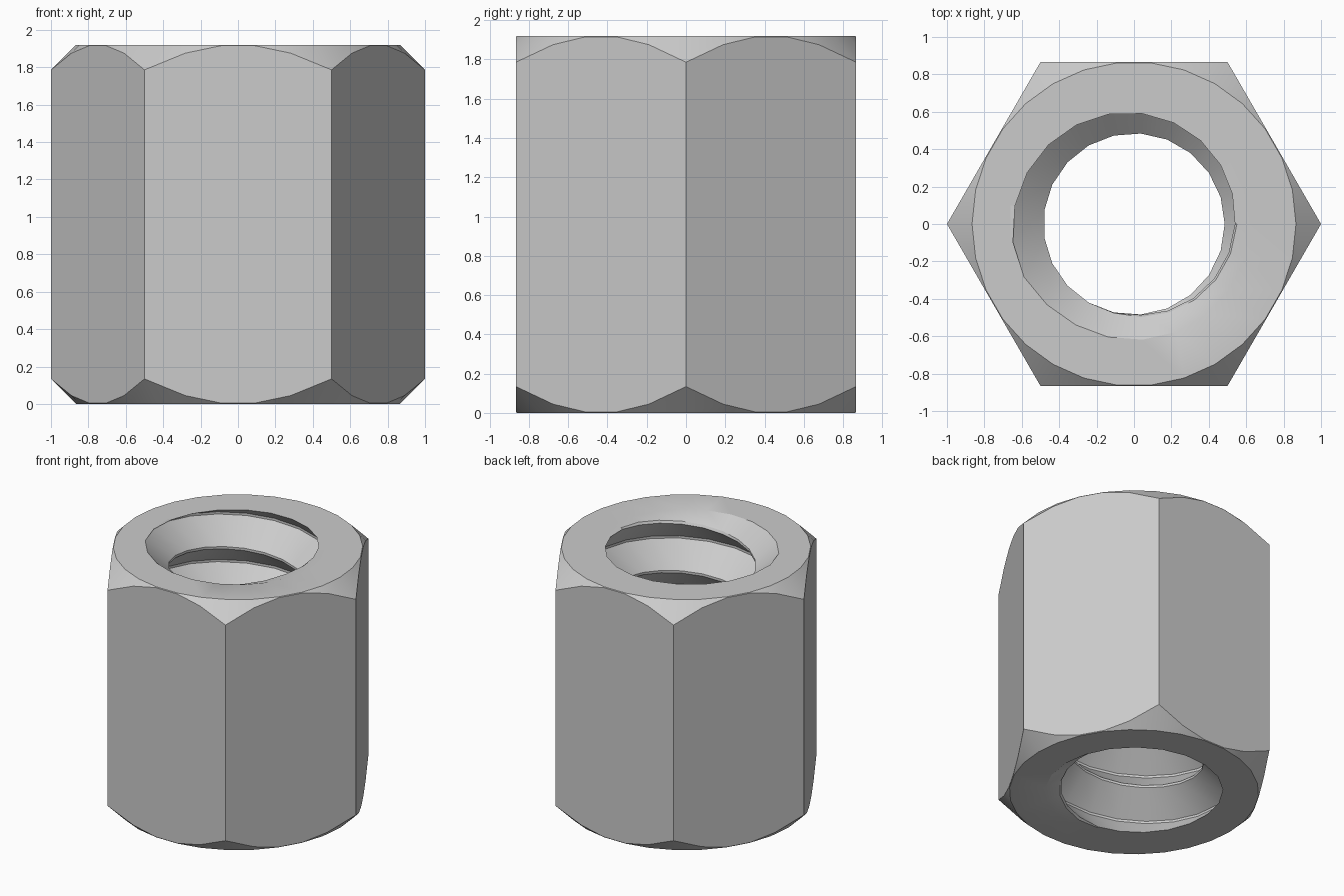
import bpy, bmesh, math

cube = bpy.data.objects.get("Cube")
if cube:
    bpy.data.objects.remove(cube, do_unlink=True)

HEIGHT = 1.92
FLAT = math.sqrt(3) / 2          # centre to flat of the hexagon
CREST, ROOT, RIM = 0.485, 0.67, 0.62
PITCH, LAND = 0.365, 0.018       # thread pitch, width of crest and root lands
FLANK = PITCH / 2 - LAND
COLS, SIDES, TURNS = 21, 30, 9
START = 1.546 - 6 * PITCH        # first crest, below the base
FADE = 0.1                       # distance from each end where the crest fades

steel = bpy.data.materials.new("grey_steel")
steel.use_nodes = True
colour = (0.6, 0.6, 0.6, 1)
steel.diffuse_color = colour
steel.node_tree.nodes["Principled BSDF"].inputs["Base Color"].default_value = colour

bm = bmesh.new()


def polar(radius, angle, z):
    return bm.verts.new((radius * math.cos(angle), radius * math.sin(angle), z))


# Outer hexagon with conical chamfers at both ends
rings = [[], [], [], []]
for i in range(SIDES):
    a = math.tau * i / SIDES
    hex_r = FLAT / math.cos(a % (math.pi / 3) - math.pi / 6)
    drop = hex_r - FLAT
    for ring, (r, z) in zip(rings, ((FLAT, 0), (hex_r, drop),
                                    (hex_r, HEIGHT - drop), (FLAT, HEIGHT))):
        ring.append(polar(r, a, z))
for low, high in zip(rings, rings[1:]):
    for i in range(SIDES):
        j = (i + 1) % SIDES
        bm.faces.new((low[i], low[j], high[j], high[i]))


# Internal thread: a helical grid whose crests fade out at both ends
def thread_point(a, z, is_crest):
    rim = RIM
    if z > HEIGHT / 2:
        rim += 0.05 * max(0, -math.cos(a)) ** 4
    beyond = max(-z, z - HEIGHT)
    if is_crest:
        r = min(CREST + 0.6 * max(0, beyond + FADE), rim)
    else:
        r = rim if beyond >= 0 else ROOT
    return polar(r, a, min(max(z, 0), HEIGHT))


offsets = (0, LAND, LAND + FLANK, 2 * LAND + FLANK)
columns = []
for i in range(COLS + 1):
    a = math.tau * i / COLS
    base = START + PITCH * i / COLS
    columns.append([thread_point(a, base + PITCH * n + off, k < 2)
                    for n in range(TURNS) for k, off in enumerate(offsets)])
for left, right in zip(columns, columns[1:]):
    for k in range(len(left) - 1):
        bm.faces.new((left[k], left[k + 1], right[k + 1], right[k]))

# Flat end rings: triangles zipped by angle between the hole and the chamfer
for row, outer, faces_up in ((0, rings[0], False), (-1, rings[3], True)):
    inner = [column[row] for column in columns]
    i = j = 0
    while i < COLS or j < SIDES:
        corner = [inner[i], outer[j % SIDES]]
        if (i + 1) * SIDES <= (j + 1) * COLS:
            i += 1
            corner.append(inner[i])
        else:
            j += 1
            corner.append(outer[j % SIDES])
        bm.faces.new(corner if faces_up else corner[::-1])

bmesh.ops.remove_doubles(bm, verts=bm.verts[:], dist=0.0005)

mesh = bpy.data.meshes.new("hex_nut")
bm.to_mesh(mesh)
bm.free()
mesh.materials.append(steel)
nut = bpy.data.objects.new("hex_nut", mesh)
bpy.context.collection.objects.link(nut)

bpy.ops.object.select_all(action="DESELECT")
nut.select_set(True)
bpy.context.view_layer.objects.active = nut
bpy.ops.object.shade_smooth_by_angle(angle=math.radians(28))
